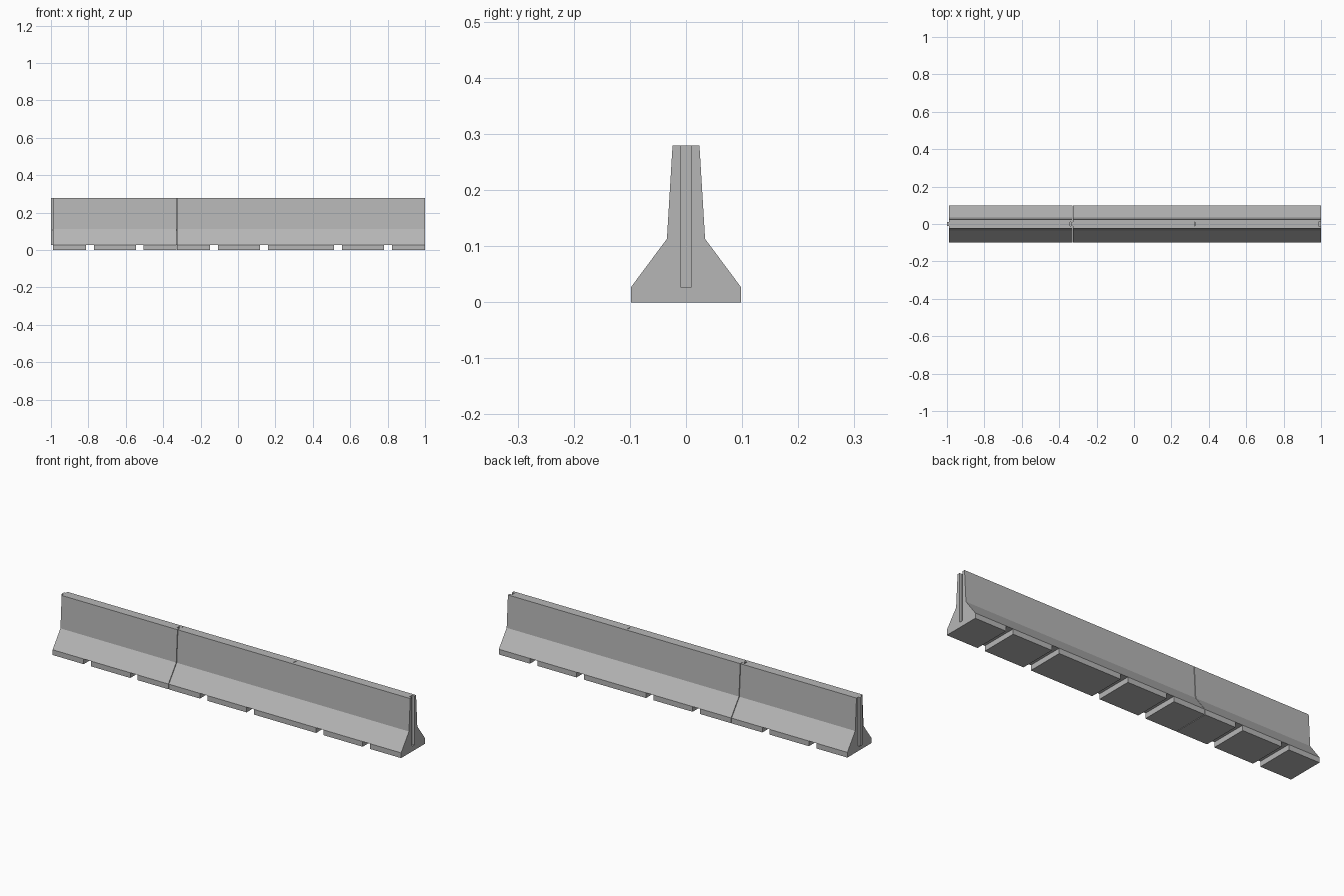
import bpy
import bmesh

default = bpy.data.objects.get("Cube")
if default:
    bpy.data.objects.remove(default, do_unlink=True)

LENGTH, HEIGHT, STEP = 0.663, 0.279, 0.027
KEY_HALF, KEY_OUT, KEY_DEPTH = 0.01, 0.01, 0.014
HALF_PROFILE = [(0.098, 0), (0.098, STEP), (0.034, 0.113), (0.024, HEIGHT)]

concrete = bpy.data.materials.new("concrete_grey")
concrete.use_nodes = True
colour = (0.47, 0.47, 0.47, 1)
concrete.diffuse_color = colour
shader = concrete.node_tree.nodes["Principled BSDF"]
shader.inputs["Base Color"].default_value = colour
shader.inputs["Roughness"].default_value = 0.9


def prism(name, outline, x0, x1):
    """Extrude a y-z outline along x."""
    bm = bmesh.new()
    face = bm.faces.new([bm.verts.new((x0, y, z)) for y, z in outline])
    new = bmesh.ops.extrude_face_region(bm, geom=[face])["geom"]
    moved = [v for v in new if isinstance(v, bmesh.types.BMVert)]
    bmesh.ops.translate(bm, verts=moved, vec=(x1 - x0, 0, 0))
    bmesh.ops.recalc_face_normals(bm, faces=bm.faces)
    mesh = bpy.data.meshes.new(name)
    bm.to_mesh(mesh)
    bm.free()
    mesh.materials.append(concrete)
    obj = bpy.data.objects.new(name, mesh)
    bpy.context.collection.objects.link(obj)
    return obj


def box(name, x0, x1, half_y, z0, z1):
    outline = [(half_y, z0), (half_y, z1), (-half_y, z1), (-half_y, z0)]
    return prism(name, outline, x0, x1)


def cut(body, cutter):
    """Subtract the cutter, then delete it."""
    mod = body.modifiers.new("cut", "BOOLEAN")
    mod.operation = "DIFFERENCE"
    mod.solver = "EXACT"
    mod.object = cutter
    bpy.context.view_layer.objects.active = body
    bpy.ops.object.modifier_apply(modifier=mod.name)
    bpy.data.objects.remove(cutter, do_unlink=True)


outline = HALF_PROFILE + [(-y, z) for y, z in reversed(HALF_PROFILE)]

# Three barrier segments in a row, each with a tongue and a groove
for i, start in enumerate((-0.99, -0.326, 0.337), 1):
    end = start + LENGTH
    if i == 1:
        end -= 0.002  # open joint after the first segment
    middle = start + LENGTH / 2
    body = prism(f"barrier_segment_{i}", outline, start, end)

    # Drainage slots through the base
    for side in (-1, 1):
        x = middle + side * 0.133
        cut(body, box("slot_cutter", x - 0.021, x + 0.021, 0.2, -0.1, STEP))

    # Vertical groove in the +x end, open at the top
    cut(body, box("groove_cutter", end - KEY_DEPTH, end + 0.05,
                  KEY_HALF, STEP, HEIGHT + 0.1))

    # Matching tongue on the -x end
    box(f"tongue_{i}", start - KEY_OUT, start, KEY_HALF, STEP, HEIGHT)
